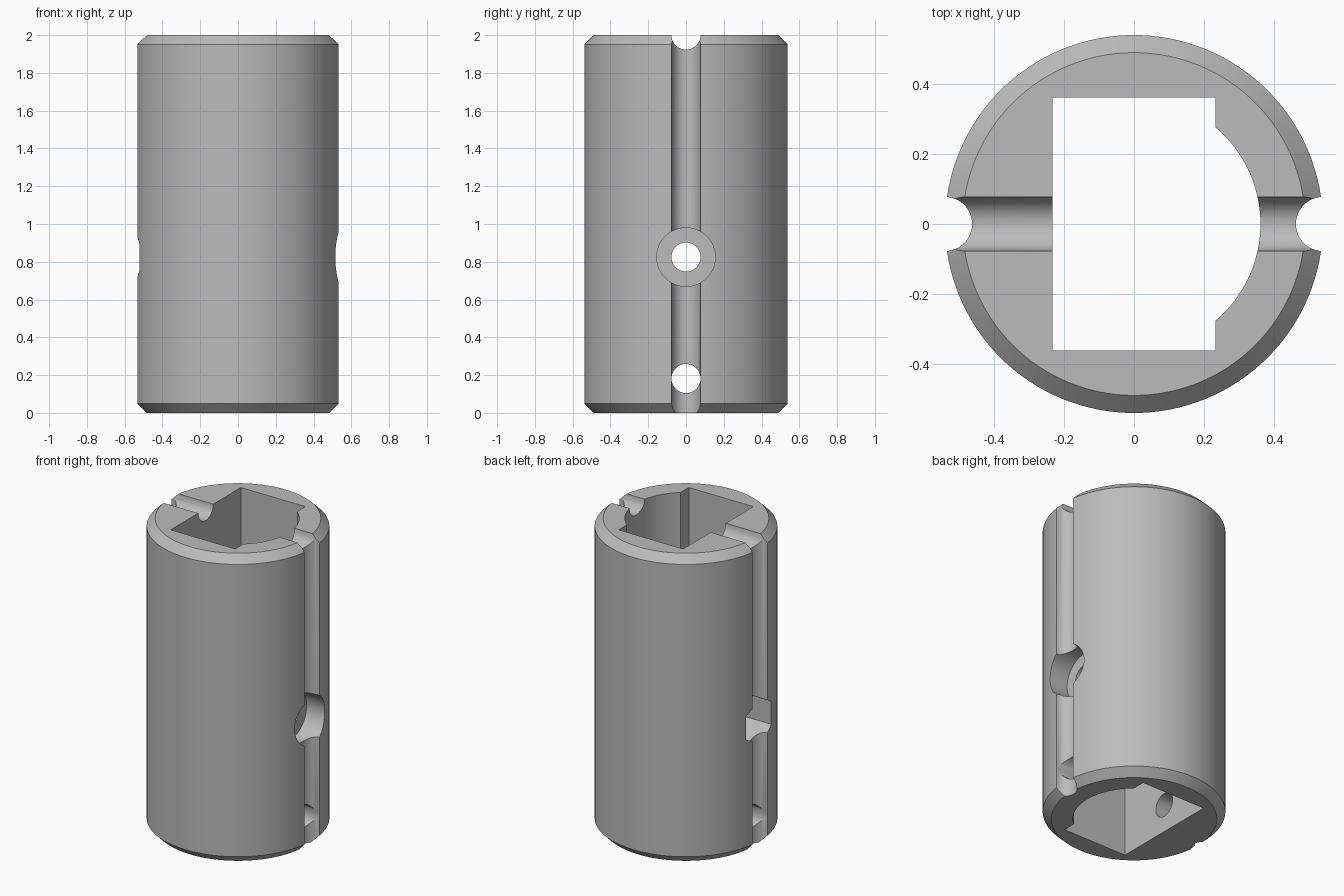
import bpy, bmesh, math

cube = bpy.data.objects.get("Cube")
if cube:
    bpy.data.objects.remove(cube, do_unlink=True)

RADIUS, HEIGHT, CHAMFER = 0.538, 2.0, 0.05
GROOVE = 0.077      # radius of grooves and cross holes
BORE = 0.36         # bore radius and half width
HOLE_Z, LOW_Z = 0.825, 0.182

grey = bpy.data.materials.new("plain grey")
grey.use_nodes = True
grey.diffuse_color = (0.5, 0.5, 0.5, 1)
grey.node_tree.nodes["Principled BSDF"].inputs["Base Color"].default_value = (0.5, 0.5, 0.5, 1)


def prism(name, outline, place, start, end):
    """Extrude a 2D outline; place(u, v, w) maps it into the model."""
    bm = bmesh.new()
    ends = [[bm.verts.new(place(u, v, w)) for u, v in outline] for w in (start, end)]
    n = len(outline)
    for ring in ends:
        bm.faces.new(ring)
    for i in range(n):
        j = (i + 1) % n
        bm.faces.new((ends[0][i], ends[0][j], ends[1][j], ends[1][i]))
    bmesh.ops.recalc_face_normals(bm, faces=bm.faces)
    mesh = bpy.data.meshes.new(name)
    bm.to_mesh(mesh)
    bm.free()
    mesh.materials.append(grey)
    obj = bpy.data.objects.new(name, mesh)
    bpy.context.collection.objects.link(obj)
    return obj


def circle(r, n, cu=0, cv=0, turn=0):
    return [(cu + r * math.cos(turn + math.tau * i / n),
             cv + r * math.sin(turn + math.tau * i / n)) for i in range(n)]


def along_z(u, v, w):
    return (u, v, w)


def along_x(u, v, w):
    return (w, u, v)


# Sleeve body with chamfered rims
body = prism("sleeve_body", circle(RADIUS, 128), along_z, 0, HEIGHT)
bm = bmesh.new()
bm.from_mesh(body.data)
rims = [e for e in bm.edges if abs(e.verts[0].co.z - e.verts[1].co.z) < 0.001]
bmesh.ops.bevel(bm, geom=rims, offset=CHAMFER, segments=1, affect='EDGES')
bm.to_mesh(body.data)
bm.free()

# Bore: a rectangle whose +x side bulges into an arc
BOX = 0.232
a = math.acos(BOX / BORE)
arc = [(BORE * math.cos(-a + 2 * a * i / 32), BORE * math.sin(-a + 2 * a * i / 32))
       for i in range(33)]
bore = [(-BOX, BORE), (-BOX, -BORE), (BOX, -BORE)] + arc + [(BOX, BORE)]
cutters = [prism("bore_cutter", bore, along_z, -0.1, HEIGHT + 0.1)]

# Lengthwise grooves down both sides
for side in (-1, 1):
    cutters.append(prism("side_groove_cutter", circle(GROOVE, 48, side * RADIUS),
                         along_z, -0.1, HEIGHT + 0.1))

# Groove across the top, bolt hole and lower hole
for name, z in (("top_groove", HEIGHT), ("bolt_hole", HOLE_Z), ("lower_hole", LOW_Z)):
    cutters.append(prism(name + "_cutter", circle(GROOVE, 48, 0, z), along_x, -0.7, 0.7))

# Round bolt head recess on +x, hexagonal nut recess on -x
cutters.append(prism("bolt_head_cutter", circle(0.155, 64, 0, HOLE_Z), along_x, 0.385, 0.7))
cutters.append(prism("nut_cutter", circle(0.15, 6, 0, HOLE_Z, math.pi / 2), along_x, -0.7, -0.335))

bpy.ops.object.select_all(action='DESELECT')
bpy.context.view_layer.objects.active = body
body.select_set(True)
for cutter in cutters:
    cutter.hide_render = True
    mod = body.modifiers.new(cutter.name, 'BOOLEAN')
    mod.operation = 'DIFFERENCE'
    mod.solver = 'EXACT'
    mod.object = cutter
    bpy.ops.object.modifier_apply(modifier=mod.name)
for cutter in cutters:
    bpy.data.objects.remove(cutter, do_unlink=True)

bpy.ops.object.shade_smooth_by_angle(angle=math.radians(30))
